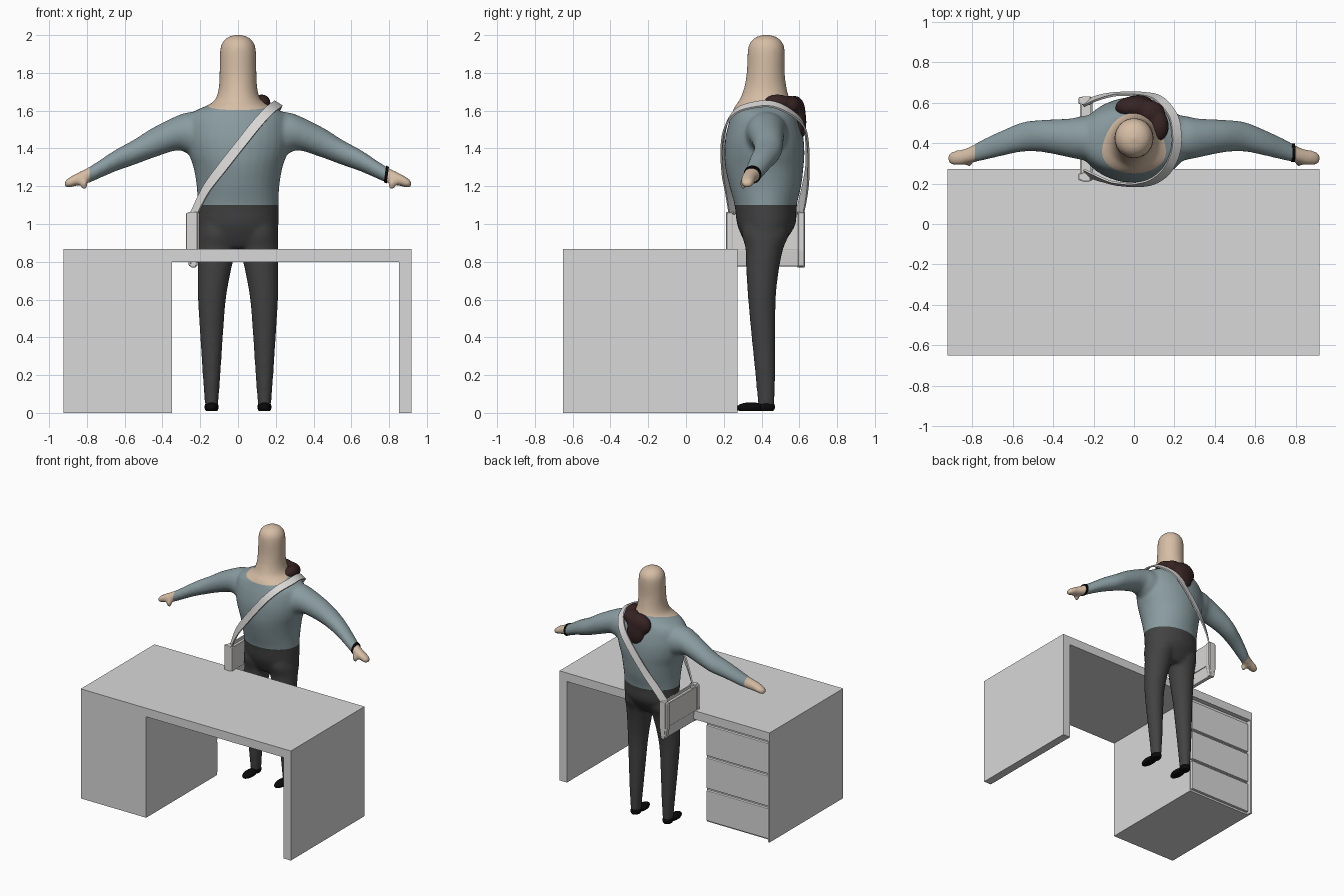
import bpy, bmesh, math
from mathutils import Vector, Matrix

if "Cube" in bpy.data.objects:
    bpy.data.objects.remove(bpy.data.objects["Cube"])


def mat(name, rgb):
    m = bpy.data.materials.new(name)
    m.diffuse_color = (*rgb, 1)
    m.use_nodes = True
    m.node_tree.nodes["Principled BSDF"].inputs["Base Color"].default_value = m.diffuse_color
    return m


GREY = mat("desk grey", (0.69, 0.69, 0.69))
LIGHT = mat("bag light grey", (0.70, 0.69, 0.68))
SKIN = mat("skin", (0.67, 0.51, 0.375))
SHIRT = mat("shirt blue grey", (0.25, 0.33, 0.35))
PANTS = mat("trousers charcoal", (0.055, 0.055, 0.055))
HAIR = mat("hair dark brown", (0.038, 0.017, 0.017))
BLACK = mat("black", (0.003, 0.003, 0.003))


def select(ob):
    bpy.ops.object.select_all(action='DESELECT')
    ob.select_set(True)
    bpy.context.view_layer.objects.active = ob


def shade(ob):
    select(ob)
    bpy.ops.object.shade_smooth_by_angle(angle=math.radians(50))


def finish(name, bm, *mats, smooth=True):
    bmesh.ops.recalc_face_normals(bm, faces=bm.faces)
    me = bpy.data.meshes.new(name)
    bm.to_mesh(me)
    bm.free()
    ob = bpy.data.objects.new(name, me)
    bpy.context.collection.objects.link(ob)
    for m in mats:
        me.materials.append(m)
    if smooth:
        shade(ob)
    return ob


def modifier(ob, kind, **settings):
    m = ob.modifiers.new(kind.lower(), kind)
    for k, v in settings.items():
        setattr(m, k, v)
    select(ob)
    bpy.ops.object.modifier_apply(modifier=m.name)


def cut(bm, co, no):
    bmesh.ops.bisect_plane(bm, geom=bm.verts[:] + bm.edges[:] + bm.faces[:],
                           plane_co=co, plane_no=no, dist=1e-5)


def box(name, material, x, y, z, bevel=0, taper=None):
    """Box from ranges; taper = (height, x centre) narrows the part below that height."""
    bm = bmesh.new()
    bmesh.ops.create_cube(bm, size=1)
    for v in bm.verts:
        v.co = [a + (b - a) * (c + 0.5) for (a, b), c in zip((x, y, z), v.co)]
    if taper:
        cut(bm, (0, 0, taper[0]), (0, 0, 1))
        for v in bm.verts:
            if v.co.z < taper[0] - 0.01:
                v.co.x = taper[1] + (v.co.x - taper[1]) * 0.6
    if bevel:
        bmesh.ops.bevel(bm, geom=bm.edges[:], offset=bevel, segments=2,
                        affect='EDGES', profile=0.5)
    return finish(name, bm, material, smooth=False)


def spline(rows, steps=5):
    """Catmull-Rom interpolation through rows of numbers."""
    rows = [Vector(r) for r in rows]
    out = []
    for i in range(len(rows) - 1):
        a, b = rows[max(i - 1, 0)], rows[i]
        c, d = rows[i + 1], rows[min(i + 2, len(rows) - 1)]
        for s in range(steps):
            t = s / steps
            out.append(0.5 * (2 * b + (c - a) * t + (2 * a - 5 * b + 4 * c - d) * t * t
                              + (3 * b - a - 3 * c + d) * t ** 3))
    return out + [rows[-1]]


def loft(bm, rows, frame, n=32):
    """Elliptic rings; frame maps a row to centre and two radius vectors."""
    rings = []
    for r in rows:
        c, u, w = (Vector(p) for p in frame(r))
        rings.append([bm.verts.new(c + u * math.cos(k * math.tau / n) + w * math.sin(k * math.tau / n))
                      for k in range(n)])
    for a, b in zip(rings, rings[1:]):
        for k in range(n):
            bm.faces.new((a[k], a[(k + 1) % n], b[(k + 1) % n], b[k]))
    bm.faces.new(rings[0])
    bm.faces.new(rings[-1])


def ellipsoid(bm, c, r):
    bmesh.ops.create_uvsphere(bm, u_segments=24, v_segments=14, radius=1,
                              matrix=Matrix.Translation(c) @ Matrix.Diagonal((*r, 1)))


# Desk with drawers on the sitter's side
box("desk_top", GREY, (-0.923, 0.918), (-0.65, 0.272), (0.80, 0.868))
box("desk_leg", GREY, (0.853, 0.918), (-0.65, 0.272), (0, 0.80))
box("desk_pedestal", GREY, (-0.923, -0.35), (-0.65, 0.235), (0, 0.80))
box("pedestal_side_panel", GREY, (-0.923, -0.907), (0.235, 0.272), (0, 0.80))
for i in range(3):
    box(f"drawer_{i + 1}", GREY, (-0.90, -0.355), (0.23, 0.256),
        (0.015 + i * 0.258, 0.255 + i * 0.258), bevel=0.005)

# Body: torso with head (z, y, x radius, y radius)
body = bmesh.new()
torso = [(0.87, 0.415, 0.17, 0.08), (0.92, 0.418, 0.205, 0.115), (1.0, 0.425, 0.215, 0.155),
         (1.1, 0.422, 0.215, 0.165), (1.2, 0.42, 0.219, 0.19), (1.3, 0.415, 0.236, 0.207),
         (1.37, 0.415, 0.26, 0.212), (1.45, 0.415, 0.275, 0.208), (1.53, 0.415, 0.272, 0.19),
         (1.575, 0.415, 0.255, 0.175), (1.605, 0.415, 0.215, 0.165), (1.632, 0.415, 0.155, 0.15),
         (1.66, 0.417, 0.12, 0.132), (1.72, 0.42, 0.102, 0.113), (1.8, 0.422, 0.098, 0.101),
         (1.92, 0.425, 0.095, 0.098), (1.965, 0.425, 0.08, 0.083), (1.99, 0.425, 0.052, 0.054),
         (2.002, 0.425, 0.015, 0.015)]
loft(body, spline(torso), lambda r: ((0, r[1], r[0]), (r[2], 0, 0), (0, r[3], 0)))

# Arms (x, y, z, y radius, z radius) and legs (z, x, y, x radius, y radius)
arm = [(0.12, 0.42, 1.475, 0.13, 0.12), (0.25, 0.425, 1.48, 0.11, 0.113),
       (0.32, 0.425, 1.482, 0.096, 0.092), (0.45, 0.435, 1.43, 0.08, 0.08),
       (0.55, 0.43, 1.38, 0.073, 0.067), (0.65, 0.40, 1.335, 0.063, 0.057),
       (0.75, 0.365, 1.28, 0.052, 0.046), (0.80, 0.345, 1.255, 0.042, 0.041),
       (0.85, 0.33, 1.237, 0.039, 0.034), (0.90, 0.325, 1.217, 0.034, 0.026),
       (0.92, 0.325, 1.212, 0.016, 0.013)]
leg = [(0.03, 0.14, 0.425, 0.034, 0.043), (0.2, 0.14, 0.42, 0.047, 0.053),
       (0.4, 0.14, 0.41, 0.06, 0.063), (0.6, 0.138, 0.402, 0.074, 0.073),
       (0.75, 0.126, 0.405, 0.088, 0.086), (0.87, 0.112, 0.415, 0.102, 0.10),
       (0.95, 0.107, 0.42, 0.105, 0.125), (1.05, 0.105, 0.42, 0.09, 0.11)]
for s in (-1, 1):
    loft(body, spline(arm), lambda r: ((s * r[0], r[1], r[2]), (0, r[3], 0), (0, 0, r[4])))
    loft(body, spline(leg), lambda r: ((s * r[1], r[2], r[0]), (r[3], 0, 0), (0, r[4], 0)))
    ellipsoid(body, (s * 0.815, 0.303, 1.212), (0.022, 0.018, 0.032))  # thumb
person = finish("body", body, SKIN)
modifier(person, 'REMESH', mode='VOXEL', voxel_size=0.011)
modifier(person, 'SMOOTH', factor=0.5, iterations=10)
person.data.materials.clear()
for m in (SKIN, SHIRT, PANTS):
    person.data.materials.append(m)

# Clothing colours, cut cleanly at waist, wrists and neckline
WAIST, WRIST = 1.10, 0.785
neck_point, neck_normal = Vector((0, 0.26, 1.605)), Vector((0, -0.2, 1)).normalized()
bm = bmesh.new()
bm.from_mesh(person.data)
for co, no in (((0, 0, WAIST), (0, 0, 1)), ((WRIST, 0, 0), (1, 0, 0)),
               ((-WRIST, 0, 0), (1, 0, 0)), (neck_point, neck_normal)):
    cut(bm, co, no)
for f in bm.faces:
    c = f.calc_center_median()
    skin = abs(c.x) > WRIST or (c - neck_point).dot(neck_normal) > 0
    f.material_index = 0 if skin else 2 if c.z < WAIST else 1
    f.smooth = True
bm.to_mesh(person.data)
bm.free()

# Shoes
for s, side in ((-1, "left"), (1, "right")):
    bm = bmesh.new()
    ellipsoid(bm, (s * 0.14, 0.345, 0.026), (0.036, 0.078, 0.03))
    ellipsoid(bm, (s * 0.14, 0.425, 0.032), (0.037, 0.046, 0.036))
    for v in bm.verts:
        v.co.z = max(v.co.z, 0.01)
    finish(f"shoe_{side}", bm, BLACK)

# Bracelet
bm = bmesh.new()
loft(bm, [(0.778,), (0.793,)],
     lambda r: ((r[0], 0.352, 1.262 - (r[0] - 0.785) * 0.5), (0, 0.0465, 0), (0.006, 0, 0.0445)))
finish("bracelet", bm, BLACK)

# Hair draped over the back and one shoulder
bm = bmesh.new()
for c, r in (((0.005, 0.575, 1.595), (0.10, 0.058, 0.085)), ((0.02, 0.60, 1.54), (0.075, 0.038, 0.10)),
             ((0.08, 0.55, 1.625), (0.075, 0.06, 0.055)), ((0.125, 0.485, 1.642), (0.048, 0.075, 0.045))):
    ellipsoid(bm, c, r)
hair = finish("hair", bm, HAIR)
modifier(hair, 'REMESH', mode='VOXEL', voxel_size=0.009)
modifier(hair, 'SMOOTH', factor=0.5, iterations=14)
hair.data.materials.clear()
hair.data.materials.append(HAIR)
hair.data.shade_smooth()

# Shoulder strap: a ribbon kept outside the body
path = spline([(-0.235, 0.25, 1.05), (-0.17, 0.225, 1.18), (-0.09, 0.20, 1.29), (0.02, 0.195, 1.43),
               (0.10, 0.215, 1.53), (0.165, 0.27, 1.60), (0.205, 0.36, 1.63), (0.21, 0.45, 1.635),
               (0.19, 0.54, 1.60), (0.12, 0.62, 1.53), (0.03, 0.642, 1.42), (-0.08, 0.642, 1.28),
               (-0.17, 0.625, 1.16), (-0.235, 0.60, 1.05)], 6)
bm = bmesh.new()
rows = []
for i, p in enumerate(path):
    tangent = path[min(i + 1, len(path) - 1)] - path[max(i - 1, 0)]
    across = tangent.cross(p - Vector((0, 0.42, min(p.z, 1.3)))).normalized() * 0.026
    rows.append([bm.verts.new(p + across * t) for t in (-1, 0, 1)])
for a, b in zip(rows, rows[1:]):
    for k in (0, 1):
        bm.faces.new((a[k], a[k + 1], b[k + 1], b[k]))
strap = finish("bag_strap", bm, LIGHT)
modifier(strap, 'SHRINKWRAP', target=person, wrap_method='NEAREST_SURFACEPOINT',
         wrap_mode='OUTSIDE', offset=0.008)
modifier(strap, 'SOLIDIFY', thickness=0.010, offset=0)
shade(strap)

# Shoulder bag: pouch, end gussets and rim, narrowing towards the bottom
TAPER = (0.86, -0.235)
box("bag_pouch", LIGHT, (-0.262, -0.212), (0.235, 0.605), (0.775, 1.03), 0.006, TAPER)
for y, name in ((0.215, "front"), (0.592, "back")):
    box(f"bag_gusset_{name}", LIGHT, (-0.275, -0.203), (y, y + 0.035), (0.775, 1.06), 0.008, TAPER)
    box(f"bag_loop_{name}", LIGHT, (-0.258, -0.215), (y - 0.004, y + 0.039), (0.77, 1.064), 0.005, TAPER)
for x, side in ((-0.268, "outer"), (-0.218, "inner")):
    box(f"bag_rim_{side}", LIGHT, (x, x + 0.012), (0.235, 0.605), (0.865, 1.05), bevel=0.003)
